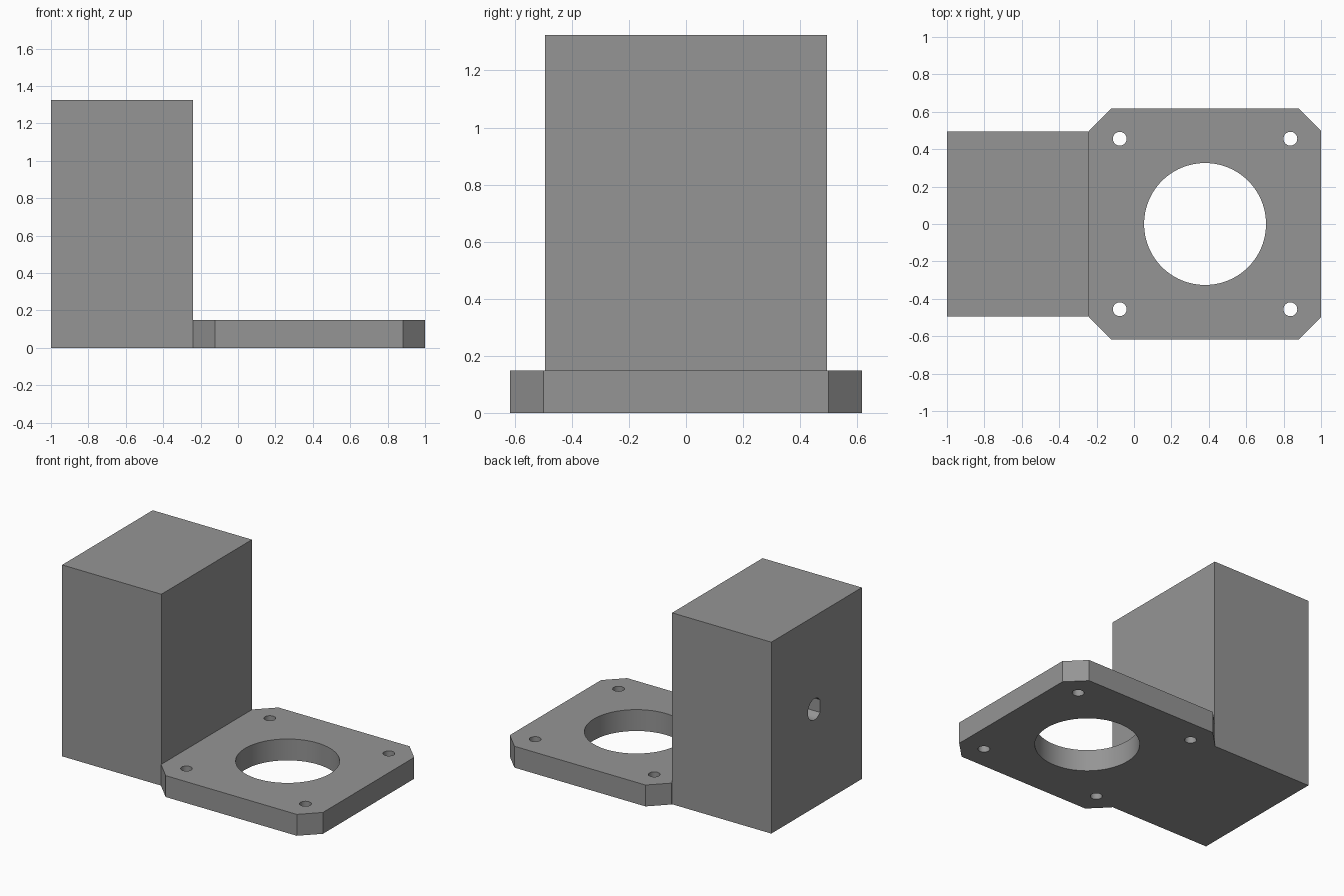
import bpy, bmesh, math

if "Cube" in bpy.data.objects:
    bpy.data.objects.remove(bpy.data.objects["Cube"])

grey = bpy.data.materials.new("plain grey")
grey.diffuse_color = (0.3, 0.3, 0.3, 1)
grey.use_nodes = True
grey.node_tree.nodes["Principled BSDF"].inputs["Base Color"].default_value = grey.diffuse_color


def prism(name, outline, z0, z1):
    """Extrude an xy outline from z0 to z1."""
    bm = bmesh.new()
    base = bm.faces.new([bm.verts.new((x, y, z0)) for x, y in outline])
    top = bmesh.ops.extrude_face_region(bm, geom=[base])["geom"]
    bmesh.ops.translate(bm, vec=(0, 0, z1 - z0),
                        verts=[v for v in top if isinstance(v, bmesh.types.BMVert)])
    bmesh.ops.recalc_face_normals(bm, faces=bm.faces)
    mesh = bpy.data.meshes.new(name)
    bm.to_mesh(mesh)
    bm.free()
    mesh.materials.append(grey)
    obj = bpy.data.objects.new(name, mesh)
    bpy.context.collection.objects.link(obj)
    return obj


def circle(cx, cy, r, n):
    return [(cx + r * math.cos(2 * math.pi * i / n),
             cy + r * math.sin(2 * math.pi * i / n)) for i in range(n)]


def boolean(target, other, operation):
    """Apply a boolean and remove the helper."""
    mod = target.modifiers.new(operation, 'BOOLEAN')
    mod.operation, mod.solver, mod.object = operation, 'EXACT', other
    bpy.context.view_layer.objects.active = target
    bpy.ops.object.modifier_apply(modifier=mod.name)
    bpy.data.objects.remove(other)


# Mounting plate with chamfered corners
X0, X1, W, C, T = -0.24, 1.0, 0.617, 0.118, 0.148
plate = prism("mounting_plate", [
    (X0, -W + C), (X0 + C, -W), (X1 - C, -W), (X1, -W + C),
    (X1, W - C), (X1 - C, W), (X0 + C, W), (X0, W - C)], 0, T)

# Large centre hole and four screw holes
MID = (X0 + X1) / 2
boolean(plate, prism("centre_cutter", circle(MID, 0, 0.326, 96), -0.1, T + 0.1), 'DIFFERENCE')
for sx in (-1, 1):
    for sy in (-1, 1):
        hole = circle(MID + sx * 0.456, sy * 0.456, 0.037, 32)
        boolean(plate, prism("screw_cutter", hole, -0.1, T + 0.1), 'DIFFERENCE')

# Upright block
H = 0.495
block = prism("upright_block", [(-1, -H), (X0, -H), (X0, H), (-1, H)], 0, 1.325)

# D-shaped blind socket in the outer side of the block
R, FLAT = 0.0734, 0.0587
a = math.acos(FLAT / R)
steps = 40
arc = [a + (2 * math.pi - 2 * a) * i / steps for i in range(steps + 1)]
socket = prism("socket_cutter",
               [(R * math.sin(t), -R * math.cos(t)) for t in arc], -0.1, 0.44)
socket.rotation_euler = (math.pi / 2, 0, math.pi / 2)   # local x->y, y->z, z->x
socket.rotation_euler.x += 0
for v in socket.data.vertices:                          # turn the flat toward -y
    v.co.x, v.co.y = v.co.y, -v.co.x
socket.location = (-1, 0.022, 0.68)
bpy.context.view_layer.update()
boolean(block, socket, 'DIFFERENCE')

# Join both parts into one solid
boolean(block, plate, 'UNION')
block.name = "motor_bracket"
bpy.ops.object.select_all(action='DESELECT')
block.select_set(True)
bpy.context.view_layer.objects.active = block
bpy.ops.object.shade_smooth_by_angle(angle=math.radians(30))
